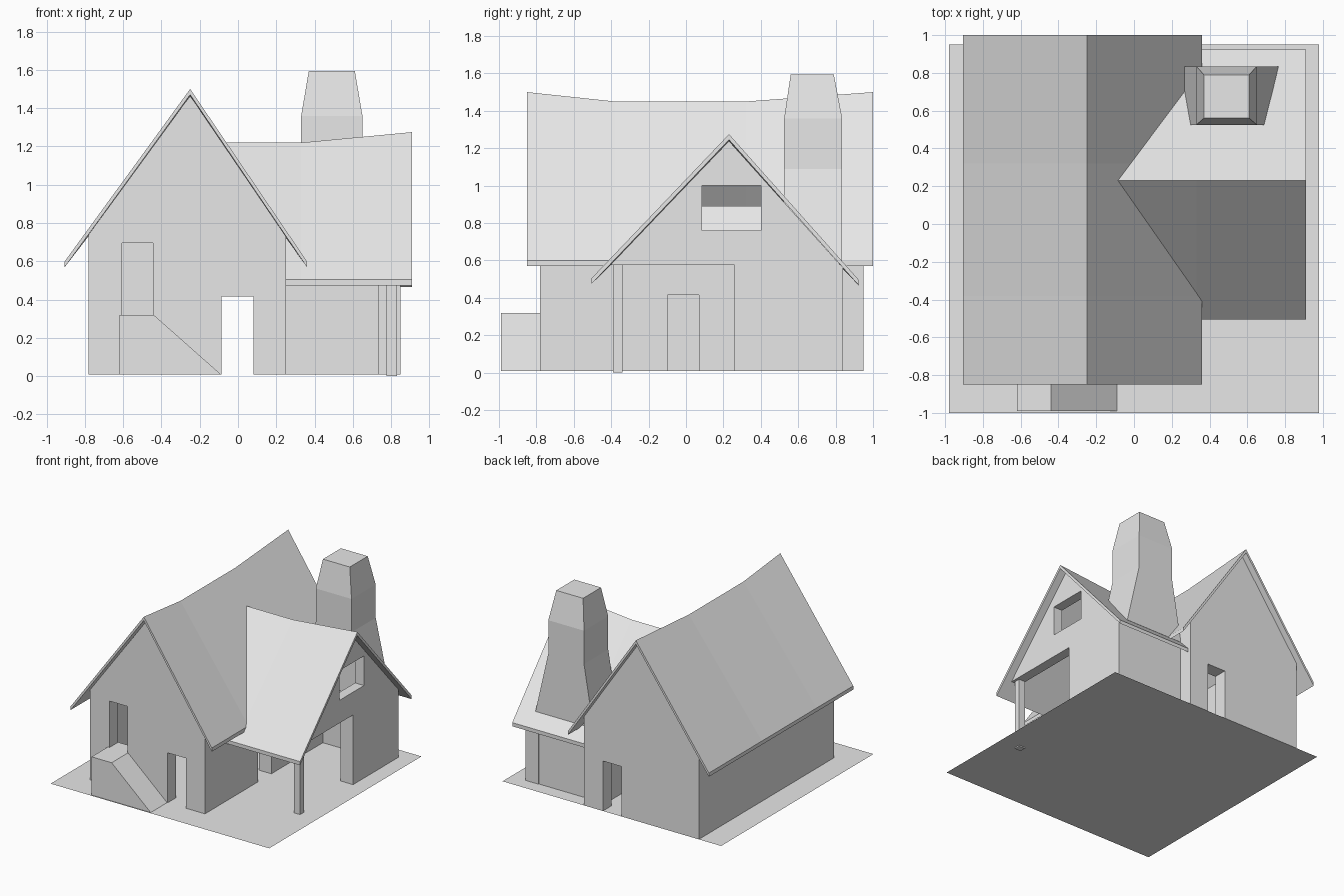
import bpy, bmesh

cube = bpy.data.objects.get("Cube")
if cube:
    bpy.data.objects.remove(cube, do_unlink=True)

# One plain clay colour for everything
clay = bpy.data.materials.new("pale_grey_clay")
clay.use_nodes = True
clay.diffuse_color = (0.8, 0.8, 0.8, 1)
clay.node_tree.nodes["Principled BSDF"].inputs["Base Color"].default_value = (0.8, 0.8, 0.8, 1)


def loft(name, rings):
    """Closed solid through matching rings of points."""
    bm = bmesh.new()
    loops = [[bm.verts.new(p) for p in ring] for ring in rings]
    n = len(loops[0])
    for a, b in zip(loops, loops[1:]):
        for i in range(n):
            j = (i + 1) % n
            bm.faces.new((a[i], a[j], b[j], b[i]))
    bm.faces.new(loops[0])
    bm.faces.new(loops[-1])
    bmesh.ops.recalc_face_normals(bm, faces=bm.faces)
    mesh = bpy.data.meshes.new(name)
    bm.to_mesh(mesh)
    bm.free()
    mesh.materials.append(clay)
    obj = bpy.data.objects.new(name, mesh)
    bpy.context.collection.objects.link(obj)
    return obj


def prism_y(name, profile, y0, y1):
    return loft(name, [[(x, y, z) for x, z in profile] for y in (y0, y1)])


def prism_x(name, profile, x0, x1):
    return loft(name, [[(x, y, z) for y, z in profile] for x in (x0, x1)])


def box(name, x, y, z):
    return prism_y(name, [(x[0], z[0]), (x[1], z[0]), (x[1], z[1]), (x[0], z[1])], *y)


def cut(obj, *cutters):
    """Subtract each cutter, then discard it."""
    for c in cutters:
        mod = obj.modifiers.new("cut", 'BOOLEAN')
        mod.operation = 'DIFFERENCE'
        mod.solver = 'EXACT'
        mod.object = c
        bpy.context.view_layer.objects.active = obj
        bpy.ops.object.modifier_apply(modifier=mod.name)
        bpy.data.objects.remove(c, do_unlink=True)


THICK = 0.03
FLOOR = 0.01

# Ground sheet
bm = bmesh.new()
bm.faces.new([bm.verts.new(p) for p in
              ((-.98, -1, FLOOR), (.98, -1, FLOOR), (.98, .95, FLOOR), (-.98, .95, FLOOR))])
ground_mesh = bpy.data.meshes.new("ground")
bm.to_mesh(ground_mesh)
bm.free()
ground_mesh.materials.append(clay)
bpy.context.collection.objects.link(bpy.data.objects.new("ground", ground_mesh))

# Main house walls: hollow gabled shell with doorways
walls = prism_y("main_walls", [(-.78, FLOOR), (.25, FLOOR), (.25, .73), (-.25, 1.465), (-.78, .74)],
                -.78, .95)
cut(walls,
    box("room", (-.67, .14), (-.67, .84), (-.2, 2)),
    box("front_and_back_doors", (-.085, .08), (-1.2, 1.2), (-.1, .415)),
    box("upper_door", (-.605, -.445), (-1.2, -.5), (.32, .695)),
    box("side_door", (0, .5), (-.1, .07), (-.1, .415)))

# Main roof: folded sheet with a sagging ridge
rings = []
for y, ridge in ((-.85, 1.5), (-.38, 1.45), (.32, 1.45), (1, 1.5)):
    top = [(-.905, .6), (-.25, ridge), (.36, .6)]
    under = [(x, z - THICK) for x, z in reversed(top)]
    rings.append([(x, y, z) for x, z in top + under])
main_roof = loft("main_roof", rings)
cut(main_roof, prism_x("wing_void", [(-.42, .56), (.835, .56), (.23, 1.195)], -.24, .6))

# Wing roof: ridge rises toward the gable end
rings = []
for eave_x, ridge_x, ridge in ((.25, -.1, 1.22), (.33, .33, 1.22), (.91, .91, 1.275)):
    top = [(eave_x, -.505, .505), (ridge_x, .23, ridge), (eave_x, .925, .495)]
    rings.append(top + [(x, y, z - THICK) for x, y, z in reversed(top)])
loft("wing_roof", rings)

# Wing gable with an open window
gable = prism_x("wing_gable", [(-.405, .575), (.826, .575), (.23, 1.238)], .77, .85)
cut(gable, box("window_hole", (.5, 1), (.085, .4), (.76, 1)))

# Wing walls and porch post
box("wing_side_wall", (.735, .85), (.26, .84), (FLOOR, .575))
box("wing_back_wall", (.25, .735), (.73, .835), (FLOOR, .575))
box("porch_post", (.775, .83), (-.39, -.34), (0, .58))

# Entry ramp below the upper door
prism_y("entry_ramp", [(-.62, FLOOR), (-.09, FLOOR), (-.44, .32), (-.62, .32)], -.99, -.78)

# Chimney: flared base, straight shaft, tapered top
loft("chimney", [[(x0, y0, z), (x1, y0, z), (x1, y1, z), (x0, y1, z)]
                 for x0, x1, y0, y1, z in ((.245, .765, .525, .835, .59),
                                           (.33, .65, .525, .835, 1.09),
                                           (.33, .65, .525, .835, 1.36),
                                           (.37, .61, .56, .79, 1.595))])
